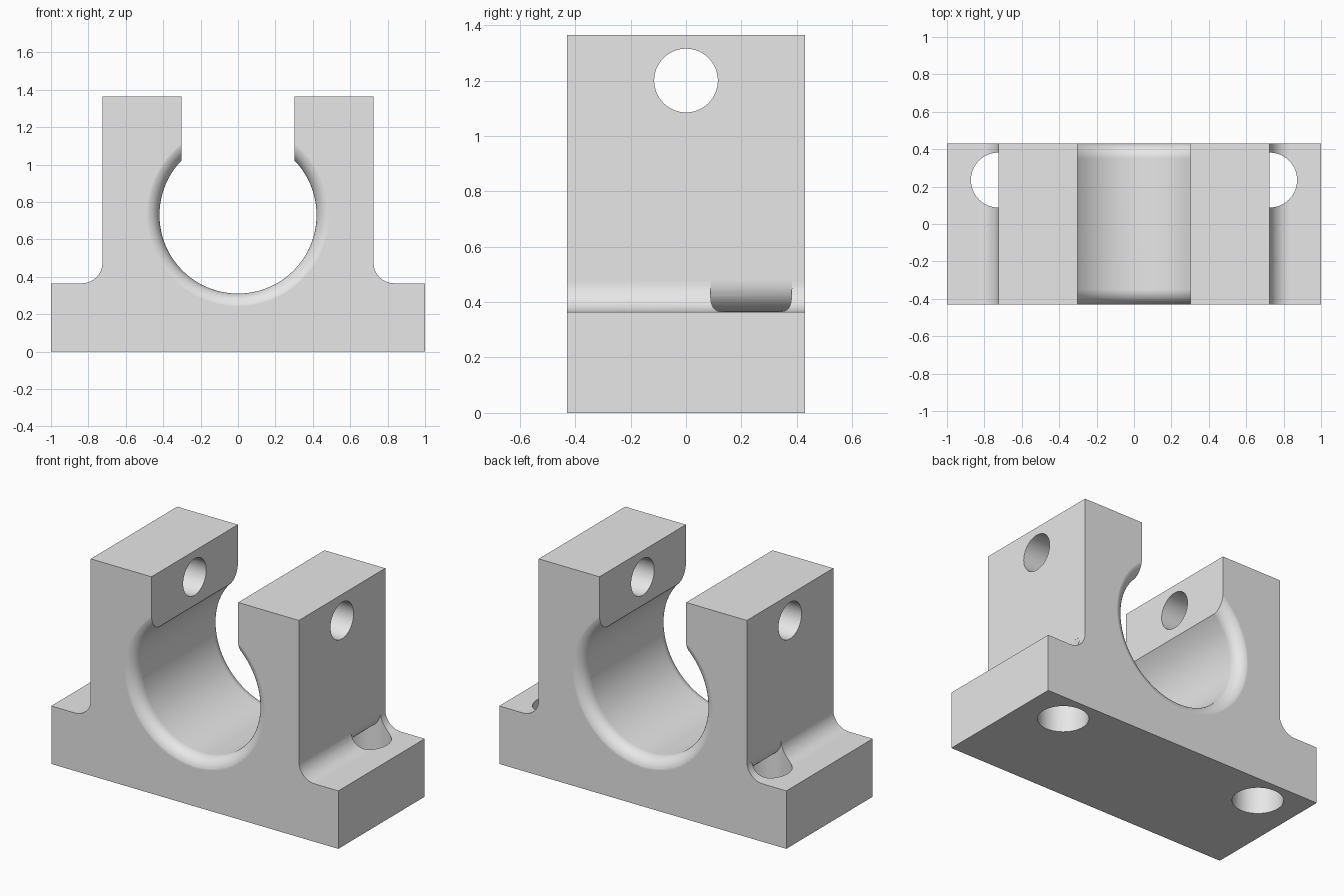
import bpy
import bmesh
from math import pi, sin, cos
from mathutils import Matrix

if "Cube" in bpy.data.objects:
    bpy.data.objects.remove(bpy.data.objects["Cube"])

# Main dimensions
HALF_DEPTH = 0.43
BASE_TOP = 0.365
TOP = 1.365
POST = 0.725        # outer face of the uprights
GAP = 0.302         # half width of the clamp slot
FILLET = 0.11
BORE_Z, BORE_R, BORE_ROUND = 0.73, 0.42, 0.08
BOLT_Y, BOLT_R = 0.235, 0.147


def arc(cx, cz, r, start, end, n=12):
    """Points on an arc, angles given in quarter turns."""
    angles = [(start + (end - start) * i / n) * pi / 2 for i in range(n + 1)]
    return [(cx + r * cos(a), cz + r * sin(a)) for a in angles]


def finish(name, bm):
    bmesh.ops.recalc_face_normals(bm, faces=bm.faces)
    mesh = bpy.data.meshes.new(name)
    bm.to_mesh(mesh)
    bm.free()
    obj = bpy.data.objects.new(name, mesh)
    bpy.context.collection.objects.link(obj)
    return obj


def prism(name, outline, half_depth):
    """Extrude an x-z outline along y."""
    bm = bmesh.new()
    face = bm.faces.new([bm.verts.new((x, -half_depth, z)) for x, z in outline])
    new = bmesh.ops.extrude_face_region(bm, geom=[face])["geom"]
    verts = [g for g in new if isinstance(g, bmesh.types.BMVert)]
    bmesh.ops.translate(bm, verts=verts, vec=(0, 2 * half_depth, 0))
    return finish(name, bm)


def rod(name, radius, length, matrix, sides=64):
    bm = bmesh.new()
    bmesh.ops.create_cone(bm, cap_ends=True, segments=sides, radius1=radius,
                          radius2=radius, depth=length, matrix=matrix)
    return finish(name, bm)


def lathe_y(name, profile, z, sides=96):
    """Spin (radius, y) points about a y axis at height z, with end caps."""
    bm = bmesh.new()
    rings = [[bm.verts.new((r * sin(2 * pi * i / sides), y,
                            z - r * cos(2 * pi * i / sides)))
              for i in range(sides)] for r, y in profile]
    for a, b in zip(rings, rings[1:]):
        for i in range(sides):
            j = (i + 1) % sides
            bm.faces.new((a[i], a[j], b[j], b[i]))
    bm.faces.new(rings[0])
    bm.faces.new(rings[-1])
    return finish(name, bm)


def cut(target, cutter):
    mod = target.modifiers.new("cut", 'BOOLEAN')
    mod.operation = 'DIFFERENCE'
    mod.solver = 'EXACT'
    mod.object = cutter
    bpy.context.view_layer.objects.active = target
    bpy.ops.object.modifier_apply(modifier=mod.name)
    bpy.data.objects.remove(cutter)


# Block outline: wide foot, filleted into a tall body
right_side = ([(1, 0), (1, BASE_TOP)]
              + arc(POST + FILLET, BASE_TOP + FILLET, FILLET, 3, 2)
              + [(POST, TOP)])
body = prism("shaft_support_block",
             right_side + [(-x, z) for x, z in reversed(right_side)], HALF_DEPTH)

# Clamp slot open at the top
cut(body, prism("slot_cutter", [(-GAP, BORE_Z), (GAP, BORE_Z),
                                (GAP, TOP + 0.2), (-GAP, TOP + 0.2)], 0.6))

# Shaft bore with rounded mouths
flare = [(x, z + 0.001) for x, z in
         arc(BORE_R + BORE_ROUND, HALF_DEPTH - BORE_ROUND, BORE_ROUND, 2, 1)]
flare.append((BORE_R + BORE_ROUND, 0.6))
cut(body, lathe_y("bore_cutter",
                  [(r, -y) for r, y in reversed(flare)] + flare, BORE_Z))

# Clamp screw hole across both uprights
cut(body, rod("screw_cutter", 0.115, 3,
              Matrix.Translation((0, 0, 1.2)) @ Matrix.Rotation(pi / 2, 4, 'Y')))

# Bolt holes through the foot, under a rounded lower edge of each upright
for side in (1, -1):
    low, high = -0.1, BASE_TOP + FILLET - 0.001
    bolt = rod("bolt_cutter", BOLT_R, high - low,
               Matrix.Translation((side * POST, BOLT_Y, (low + high) / 2)))
    overhang = ([(0.4, BASE_TOP)]
                + arc(POST - FILLET, BASE_TOP + FILLET, FILLET, -1, 0)
                + [(POST, 0.7), (0.4, 0.7)])
    cut(bolt, prism("overhang", [(side * x, z) for x, z in overhang], 0.6))
    cut(body, bolt)

# Material and shading
grey = bpy.data.materials.new("light_grey")
grey.use_nodes = True
colour = (0.8, 0.8, 0.8, 1)
grey.diffuse_color = colour
grey.node_tree.nodes["Principled BSDF"].inputs["Base Color"].default_value = colour
body.data.materials.clear()
body.data.materials.append(grey)
for poly in body.data.polygons:
    poly.material_index = 0

bpy.ops.object.select_all(action='DESELECT')
body.select_set(True)
bpy.context.view_layer.objects.active = body
bpy.ops.object.shade_smooth_by_angle(angle=pi / 6)
weighted = body.modifiers.new("weighted_normals", 'WEIGHTED_NORMAL')
weighted.keep_sharp = True
